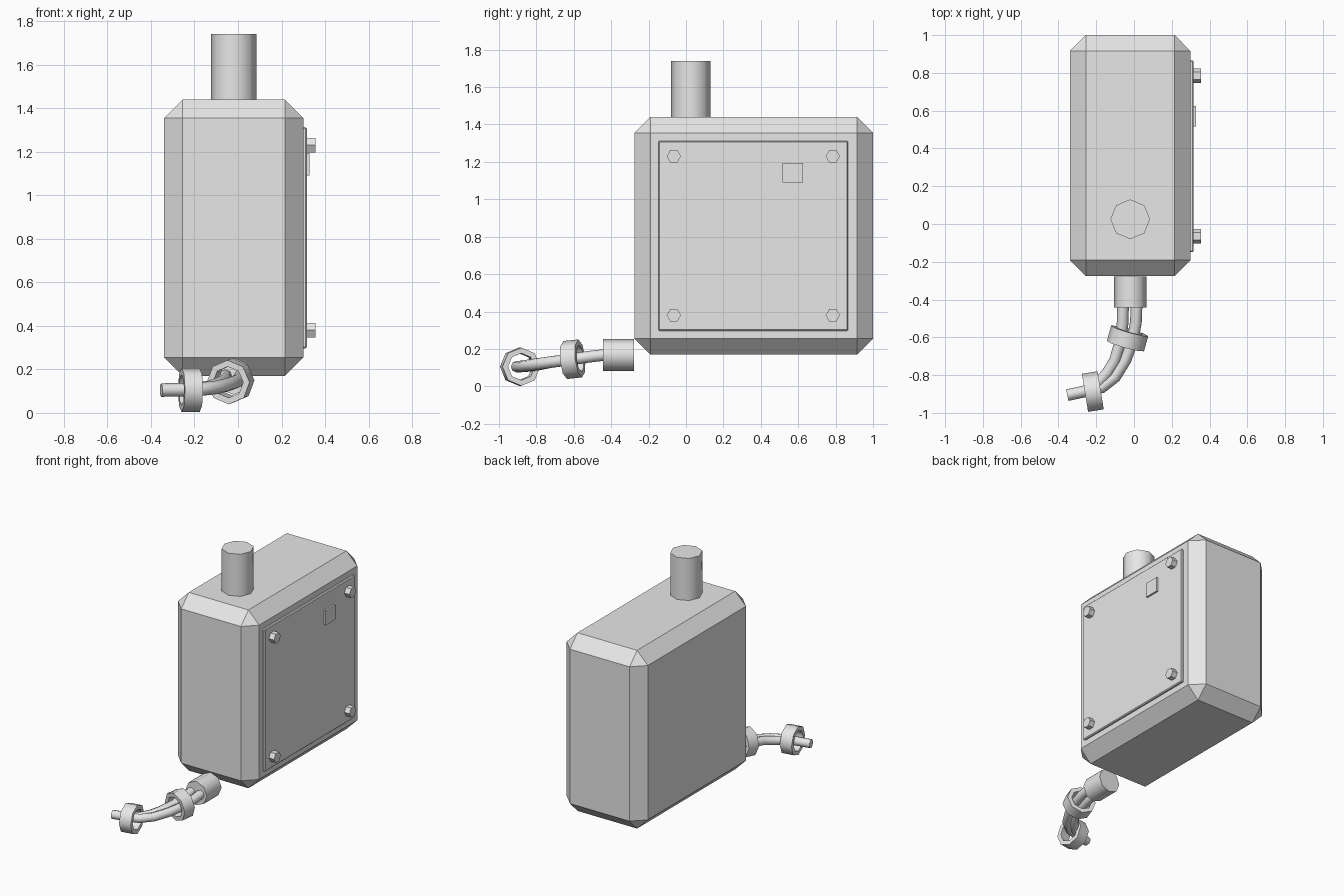
import bpy, bmesh, math
from mathutils import Vector

if "Cube" in bpy.data.objects:
    bpy.data.objects.remove(bpy.data.objects["Cube"])

grey = bpy.data.materials.new("light_grey")
grey.diffuse_color = (0.8, 0.8, 0.8, 1)
grey.use_nodes = True
grey.node_tree.nodes["Principled BSDF"].inputs["Base Color"].default_value = grey.diffuse_color


def add(name, bm, smooth=None):
    """Turn a bmesh into an object; smooth is the angle limit in degrees."""
    bmesh.ops.recalc_face_normals(bm, faces=bm.faces)
    mesh = bpy.data.meshes.new(name)
    bm.to_mesh(mesh)
    bm.free()
    mesh.materials.append(grey)
    ob = bpy.data.objects.new(name, mesh)
    bpy.context.collection.objects.link(ob)
    if smooth:
        bpy.ops.object.select_all(action='DESELECT')
        ob.select_set(True)
        bpy.context.view_layer.objects.active = ob
        bpy.ops.object.shade_smooth_by_angle(angle=math.radians(smooth))
    return ob


def box(name, lo, hi, chamfer=0):
    bm = bmesh.new()
    bmesh.ops.create_cube(bm, size=1)
    for v in bm.verts:
        v.co = [(a + b) / 2 + c * (b - a) for a, b, c in zip(lo, hi, v.co)]
    if chamfer:
        bmesh.ops.bevel(bm, geom=bm.edges[:], offset=chamfer, segments=1,
                        affect='EDGES', profile=0.5)
    return add(name, bm)


def bridge(bm, a, b):
    n = len(a)
    for i in range(n):
        bm.faces.new((a[i], a[(i + 1) % n], b[(i + 1) % n], b[i]))


def circle(bm, centre, axis, r, sides):
    q = Vector(axis).to_track_quat('Z', 'Y')
    return [bm.verts.new(Vector(centre) + q @ Vector((r * math.cos(t), r * math.sin(t), 0)))
            for t in (2 * math.pi * k / sides for k in range(sides))]


def prism(name, start, end, r, sides=8, inner=0, smooth=60):
    """Solid cylinder, or a hollow collar when inner is given."""
    bm = bmesh.new()
    axis = Vector(end) - Vector(start)
    a, b = (circle(bm, p, axis, r, sides) for p in (start, end))
    bridge(bm, a, b)
    if inner:
        c, d = (circle(bm, p, axis, inner, sides) for p in (start, end))
        bridge(bm, c, d)
        bridge(bm, a, c)
        bridge(bm, b, d)
    else:
        bm.faces.new(a)
        bm.faces.new(b)
    return add(name, bm, smooth)


def cable(name, path, r=0.031, sides=8):
    bm = bmesh.new()
    pts = [Vector(p) for p in path]
    rings = []
    for i, p in enumerate(pts):
        axis = pts[min(i + 1, len(pts) - 1)] - pts[max(i - 1, 0)]
        rings.append(circle(bm, p, axis, r, sides))
    for a, b in zip(rings, rings[1:]):
        bridge(bm, a, b)
    bm.faces.new(rings[0])
    bm.faces.new(rings[-1])
    return add(name, bm, 60)


# Chamfered cabinet
box("cabinet", (-0.34, -0.275, 0.17), (0.30, 1.0, 1.44), 0.085)

# Access panel with label plate and four hex bolts
box("access_panel", (0.29, -0.148, 0.297), (0.316, 0.866, 1.313), 0.006)
box("label_plate", (0.31, 0.517, 1.09), (0.329, 0.626, 1.195))
for y in (-0.065, 0.785):
    for z in (0.38, 1.23):
        prism("panel_bolt", (0.312, y, z), (0.356, y, z), 0.038, 6, smooth=30)

# Top pipe and cable socket
prism("top_pipe", (-0.02, 0.025, 1.43), (-0.02, 0.025, 1.74), 0.105)
prism("cable_socket", (-0.02, -0.277, 0.168), (-0.02, -0.443, 0.168), 0.085)

# Two cables bending to the left and meeting at the end
cable("outer_cable", [(0.014, -0.42, 0.17), (0.01, -0.52, 0.158), (-0.008, -0.62, 0.143),
                      (-0.045, -0.72, 0.13), (-0.10, -0.81, 0.117), (-0.17, -0.865, 0.109),
                      (-0.26, -0.886, 0.106), (-0.353, -0.906, 0.105)])
cable("inner_cable", [(-0.058, -0.42, 0.17), (-0.06, -0.52, 0.158), (-0.072, -0.62, 0.143),
                      (-0.10, -0.72, 0.13), (-0.138, -0.785, 0.117), (-0.19, -0.845, 0.109),
                      (-0.26, -0.886, 0.106)])

# Loose collars round the cables
for name, centre, axis in (("near_collar", (-0.034, -0.606, 0.145), (-0.27, -0.96, -0.1)),
                           ("far_collar", (-0.218, -0.887, 0.105), (-0.985, -0.16, 0))):
    half = Vector(axis).normalized() * 0.042
    prism(name, Vector(centre) - half, Vector(centre) + half, 0.102, 8, 0.072)
